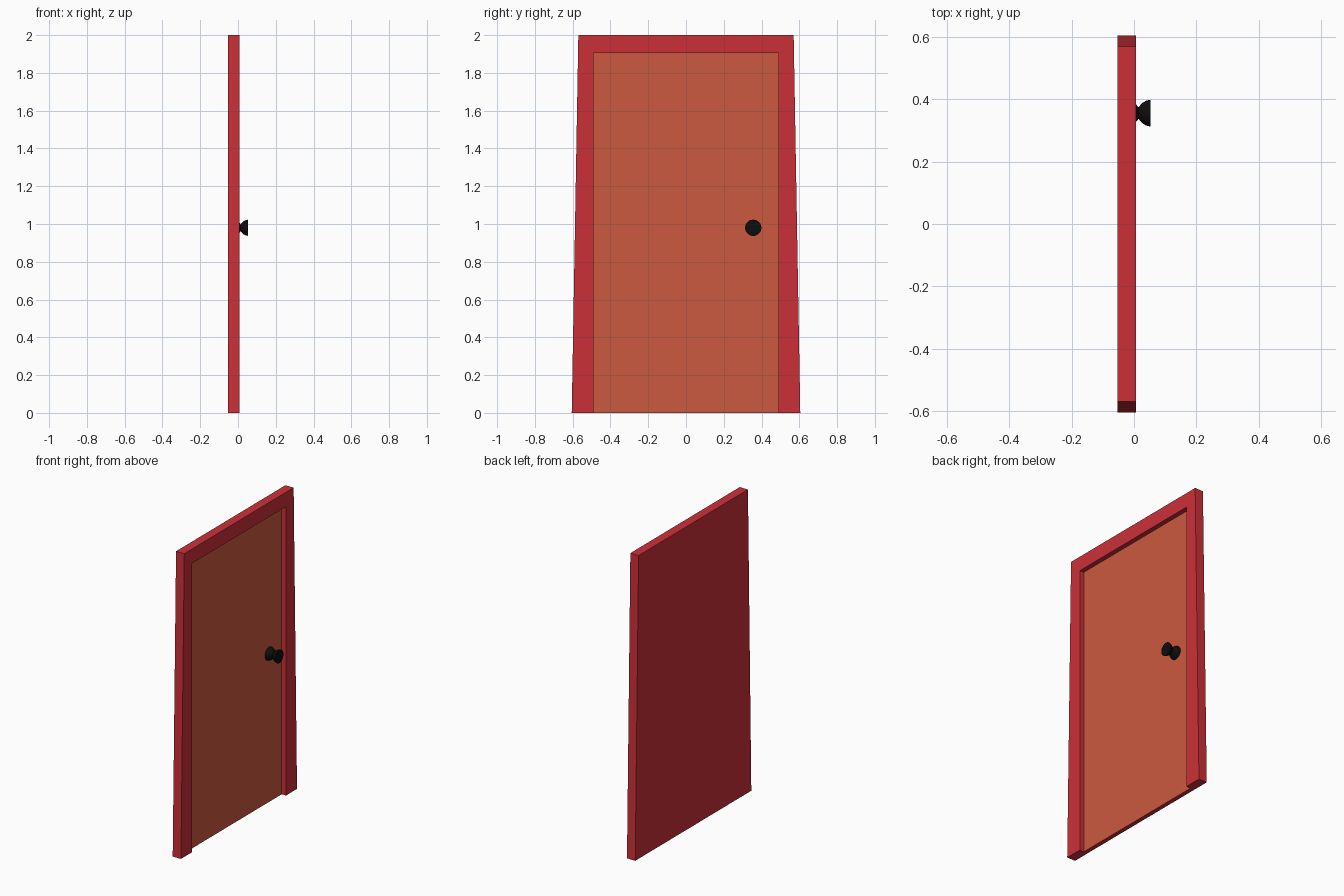
import bpy, bmesh, math

if "Cube" in bpy.data.objects:
    bpy.data.objects.remove(bpy.data.objects["Cube"])

XB, XR, XF = -0.053, -0.024, 0.007   # back, recessed panel, front


def material(name, color):
    m = bpy.data.materials.new(name)
    m.diffuse_color = color
    m.use_nodes = True
    m.node_tree.nodes["Principled BSDF"].inputs["Base Color"].default_value = m.diffuse_color
    return m


def make_object(name, bm, mat):
    bmesh.ops.remove_doubles(bm, verts=bm.verts, dist=1e-5)
    me = bpy.data.meshes.new(name)
    bm.to_mesh(me)
    bm.free()
    me.materials.append(mat)
    ob = bpy.data.objects.new(name, me)
    bpy.context.collection.objects.link(ob)
    return ob


red = material("red_paint", (0.6, 0.03, 0.04, 1))
orange = material("orange_paint", (0.6, 0.1, 0.05, 1))
black = material("black_metal", (0.004, 0.004, 0.004, 1))

outer = [(-0.605, 0), (-0.57, 2), (0.57, 2), (0.605, 0)]
inner = [(-0.49, 0), (-0.49, 1.905), (0.49, 1.905), (0.49, 0)]

# Tapered frame with a solid back and a door recess open at the bottom
bm = bmesh.new()


def face(*pts):
    bm.faces.new([bm.verts.new(p) for p in pts])


face(*[(XB, y, z) for y, z in outer])
for (a, b), (c, d) in zip(zip(outer, outer[1:]), zip(inner, inner[1:])):
    face((XB, *a), (XF, *a), (XF, *b), (XB, *b))      # outside edge
    face((XF, *a), (XF, *c), (XF, *d), (XF, *b))      # front trim
    face((XF, *c), (XR, *c), (XR, *d), (XF, *d))      # inner jamb
face((XB, *outer[0]), (XB, *outer[3]), (XF, *outer[3]), (XF, *inner[3]),
     (XR, *inner[3]), (XR, *inner[0]), (XF, *inner[0]), (XF, *outer[0]))
bmesh.ops.remove_doubles(bm, verts=bm.verts, dist=1e-5)
bm.normal_update()
for f in bm.faces:                                    # orient each face outwards
    n, c = f.normal, f.calc_center_median()
    if abs(n.x) > 0.5:
        flip = n.x * (-1 if c.x < XR else 1) < 0
    elif abs(n.z) > 0.5:
        flip = n.z * (1 if c.z > 1.95 else -1) < 0
    else:
        flip = n.y * c.y * (1 if abs(c.y) > 0.5 else -1) < 0
    if flip:
        f.normal_flip()
make_object("door_frame", bm, red)

# Orange door panel set into the recess
bm = bmesh.new()
bm.faces.new([bm.verts.new((XR, y, z)) for y, z in reversed(inner)])
make_object("door_panel", bm, orange)

# Hourglass knob, lathed about the x axis
half = [(0.0, 0.018), (0.006, 0.026), (0.014, 0.034), (0.025, 0.040), (0.038, 0.043)]
profile = [(-x, r) for x, r in half[:0:-1]] + half
cx, cy, cz, n = 0.0145, 0.356, 0.98, 32
bm = bmesh.new()
rings = [[bm.verts.new((cx + x, cy + r * math.cos(2 * math.pi * i / n),
                        cz + r * math.sin(2 * math.pi * i / n)))
          for i in range(n)] for x, r in profile]
for a, b in zip(rings, rings[1:]):
    for i in range(n):
        j = (i + 1) % n
        bm.faces.new((a[i], a[j], b[j], b[i]))
for r in (rings[0], rings[-1]):
    bm.faces.new(r)
bmesh.ops.recalc_face_normals(bm, faces=bm.faces)
knob = make_object("door_knob", bm, black)
bpy.context.view_layer.objects.active = knob
knob.select_set(True)
bpy.ops.object.shade_smooth_by_angle(angle=math.radians(35))
